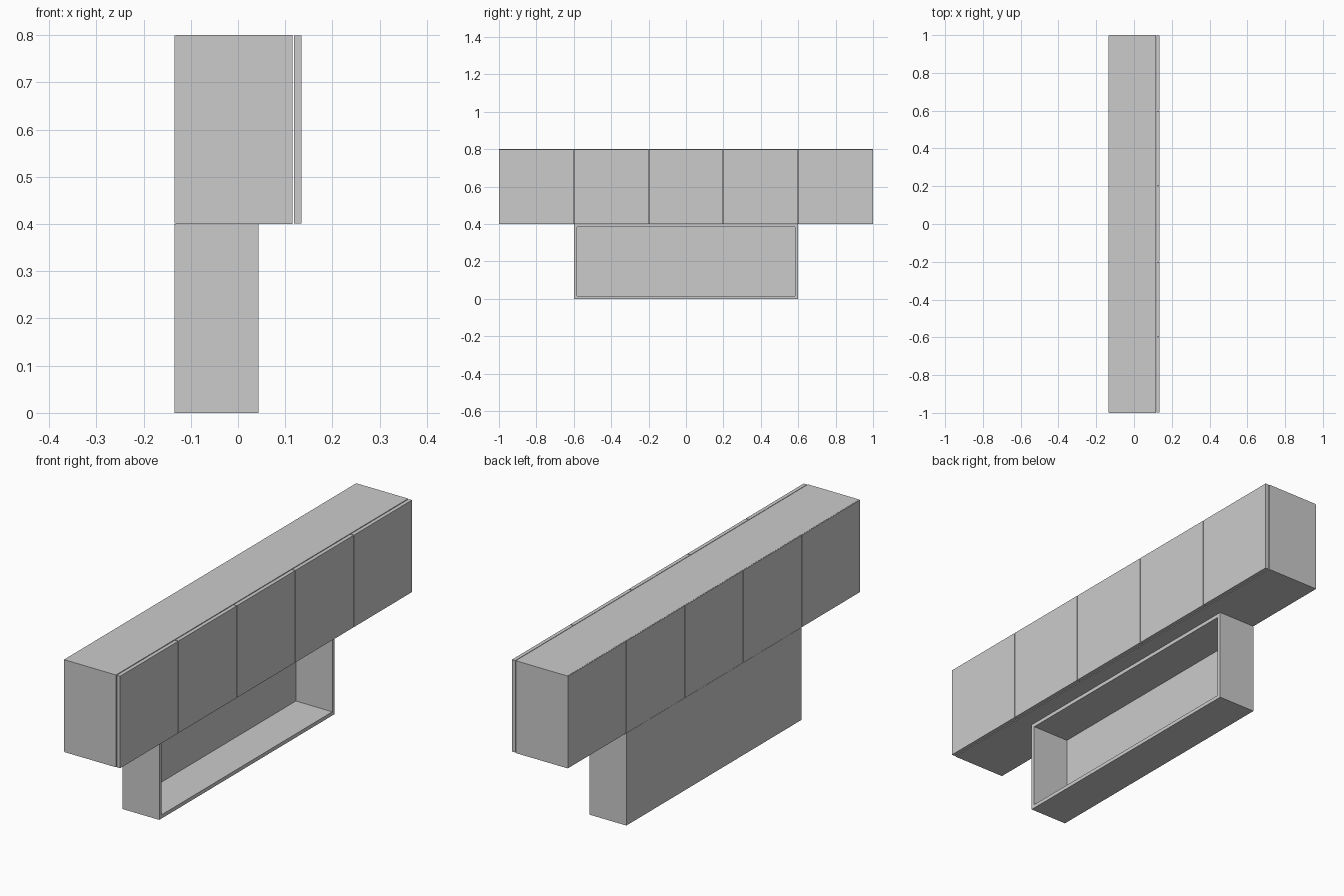
import bpy
import bmesh

if "Cube" in bpy.data.objects:
    bpy.data.objects.remove(bpy.data.objects["Cube"])

T = 0.016        # board thickness
BACK = 0.003     # thin back panel
X0 = -0.1345     # rear plane against the wall


def board(name, x, y, z):
    """Axis-aligned board from (min, max) ranges."""
    bm = bmesh.new()
    bmesh.ops.create_cube(bm, size=1)
    for v in bm.verts:
        v.co = [r[0] if c < 0 else r[1] for c, r in zip(v.co, (x, y, z))]
    mesh = bpy.data.meshes.new(name)
    bm.to_mesh(mesh)
    bm.free()
    ob = bpy.data.objects.new(name, mesh)
    bpy.context.collection.objects.link(ob)
    return ob


def carcass(name, x, y, z):
    """Full-width bottom, two sides standing on it, top between the sides."""
    y0, y1 = y
    z0, z1 = z
    board(name + "_bottom", x, y, (z0, z0 + T))
    board(name + "_side_near", x, (y0, y0 + T), (z0 + T, z1))
    board(name + "_side_far", x, (y1 - T, y1), (z0 + T, z1))
    board(name + "_top", x, (y0 + T, y1 - T), (z1 - T, z1))


# Five closed wall cabinets with back panels and doors
W, GAP = 0.4, 0.0015
for i in range(5):
    a = -1 + i * W
    name = f"cabinet_{i + 1}"
    carcass(name, (X0 + BACK, 0.1155), (a, a + W), (0.4, 0.8))
    span = (a + GAP, a + W - GAP)
    height = (0.4 + GAP / 2, 0.8 - GAP / 2)
    board(name + "_back", (X0, X0 + BACK), span, height)
    board(name + "_door", (0.1185, 0.1345), span, height)

# Open shelf box below, front open
carcass("open_shelf", (X0, 0.043), (-0.6, 0.6), (0, 0.4))
board("open_shelf_back", (X0, X0 + BACK), (-0.6 + T, 0.6 - T), (T, 0.4 - T))
